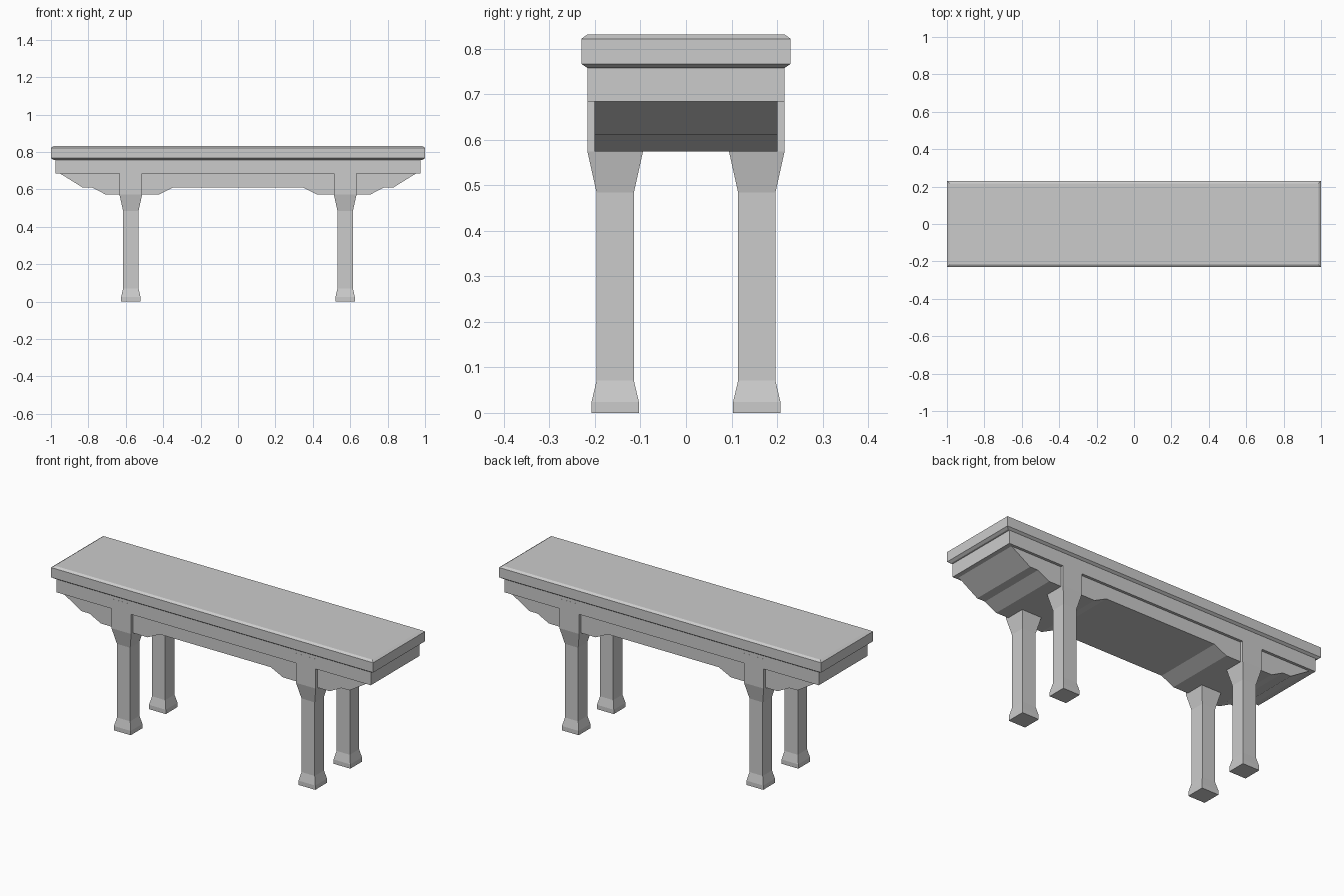
import bpy, bmesh

if "Cube" in bpy.data.objects:
    bpy.data.objects.remove(bpy.data.objects["Cube"])


def finish(name, bm):
    bmesh.ops.recalc_face_normals(bm, faces=bm.faces[:])
    mesh = bpy.data.meshes.new(name)
    bm.to_mesh(mesh)
    bm.free()
    obj = bpy.data.objects.new(name, mesh)
    bpy.context.collection.objects.link(obj)
    return obj


def stack(name, rings, centre=(0, 0)):
    """Rectangular loft through (half_x, half_y, z) rings."""
    bm = bmesh.new()
    cx, cy = centre
    loops = [[bm.verts.new((cx + sx * hx, cy + sy * hy, z))
              for sx, sy in ((-1, -1), (1, -1), (1, 1), (-1, 1))]
             for hx, hy, z in rings]
    for a, b in zip(loops, loops[1:]):
        for i in range(4):
            j = (i + 1) % 4
            bm.faces.new((a[i], a[j], b[j], b[i]))
    bm.faces.new(loops[0])
    bm.faces.new(loops[-1])
    return finish(name, bm)


# Table top with chamfered upper and lower edges
stack("table_top", [(0.986, 0.217, 0.758), (1, 0.23, 0.767),
                    (1, 0.23, 0.822), (0.986, 0.217, 0.831)])

# Straight frame under the top
stack("apron_frame", [(0.976, 0.216, 0.684), (0.976, 0.216, 0.76)])

# Stepped apron: mirrored profile extruded across the depth
half = [(0.95, 0.69), (0.95, 0.684), (0.832, 0.611), (0.782, 0.611), (0.71, 0.574),
        (0.42, 0.574), (0.345, 0.611)]
profile = half + [(-x, z) for x, z in reversed(half)]
bm = bmesh.new()
face = bm.faces.new([bm.verts.new((x, -0.201, z)) for x, z in profile])
ext = bmesh.ops.extrude_face_region(bm, geom=[face])
bmesh.ops.translate(bm, vec=(0, 0.402, 0),
                    verts=[v for v in ext["geom"] if isinstance(v, bmesh.types.BMVert)])
if not face.is_valid or len(face.edges[0].link_faces) < 2:
    bm.faces.new([v for v in face.verts])
finish("stepped_apron", bm)

# Four legs with flared shoulders and feet
leg = [(0.052, 0), (0.052, 0.024), (0.041, 0.071), (0.041, 0.484),
       (0.061, 0.574), (0.061, 0.74)]
for sx, side in ((-1, "left"), (1, "right")):
    for sy, end in ((-1, "front"), (1, "back")):
        stack(f"{end}_{side}_leg", [(h, h, z) for h, z in leg],
              (sx * 0.573, sy * 0.1555))
